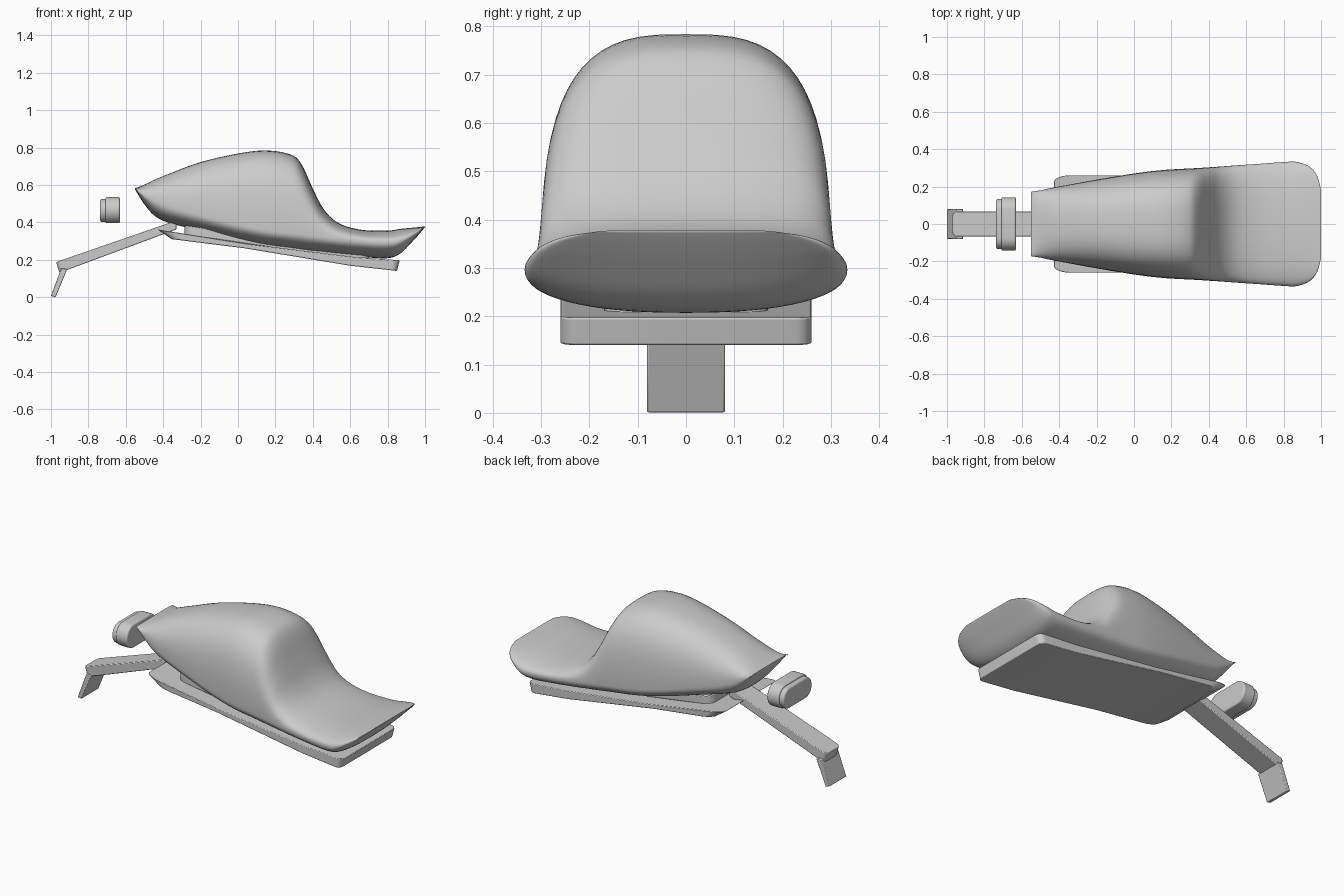
import bpy, bmesh, math

cube = bpy.data.objects.get("Cube")
if cube:
    bpy.data.objects.remove(cube)

grey = bpy.data.materials.new("light grey")
grey.use_nodes = True
color = (0.6, 0.6, 0.6, 1)
grey.diffuse_color = color
grey.node_tree.nodes["Principled BSDF"].inputs["Base Color"].default_value = color


def finish(name, bm, angle=35):
    bmesh.ops.recalc_face_normals(bm, faces=bm.faces)
    mesh = bpy.data.meshes.new(name)
    bm.to_mesh(mesh)
    bm.free()
    mesh.materials.append(grey)
    obj = bpy.data.objects.new(name, mesh)
    bpy.context.collection.objects.link(obj)
    bpy.ops.object.select_all(action='DESELECT')
    bpy.context.view_layer.objects.active = obj
    obj.select_set(True)
    bpy.ops.object.shade_smooth_by_angle(angle=math.radians(angle))
    return obj


def loft(bm, rings):
    """Skin a list of closed rings and cap both ends."""
    loops = [[bm.verts.new(p) for p in ring] for ring in rings]
    n = len(loops[0])
    for a, b in zip(loops, loops[1:]):
        for i in range(n):
            j = (i + 1) % n
            bm.faces.new((a[i], a[j], b[j], b[i]))
    bm.faces.new(loops[0])
    bm.faces.new(loops[-1])
    return loops


def slab(name, profile, half, rounded, radius, soften=0.004):
    """Side profile extruded across y; the listed profile edges get round corners."""
    bm = bmesh.new()
    sides = loft(bm, [[(x, y, z) for x, z in profile] for y in (-half, half)])
    n = len(profile)
    edges = [bm.edges.get((s[i], s[(i + 1) % n])) for s in sides for i in rounded]
    if edges:
        bmesh.ops.bevel(bm, geom=edges, offset=radius, segments=6,
                        profile=0.5, affect='EDGES')
    obj = finish(name, bm)
    bev = obj.modifiers.new("soft edges", 'BEVEL')
    bev.width, bev.segments = soften, 2
    return obj


def catmull(p0, p1, p2, p3, t):
    return [0.5 * (2 * b + (c - a) * t + (2 * a - 5 * b + 4 * c - d) * t ** 2
                   + (3 * b - a - 3 * c + d) * t ** 3)
            for a, b, c, d in zip(p0, p1, p2, p3)]


# Seat: x, bottom, widest height, top, half width, squareness of upper half
stations = [
    (-.55, .575, .578, .582, .172, 2.6),
    (-.50, .495, .545, .602, .18, 2.6),
    (-.44, .43, .515, .63, .193, 2.6),
    (-.36, .395, .485, .663, .208, 2.6),
    (-.20, .353, .44, .722, .237, 2.7),
    (0, .30, .39, .768, .27, 2.9),
    (.15, .27, .36, .784, .288, 3),
    (.28, .253, .345, .763, .296, 3),
    (.34, .245, .338, .71, .299, 3),
    (.40, .238, .33, .58, .303, 3),
    (.46, .233, .322, .468, .307, 2.8),
    (.54, .225, .312, .395, .313, 2.6),
    (.66, .215, .30, .36, .321, 2.4),
    (.80, .208, .293, .356, .331, 2.4),
    (.87, .235, .302, .365, .332, 2.4),
    (.94, .305, .335, .372, .305, 2.4),
    (.98, .35, .36, .376, .255, 2.4),
    (1, .375, .376, .378, .18, 2.4),
]


def section(x, low, mid, high, half, power, count=64):
    ring = []
    for i in range(count):
        a = math.tau * i / count
        c, s = math.cos(a), math.sin(a)
        n = power if s > 0 else 2.3
        y = math.copysign(abs(c) ** (2 / n), c) * half
        rise = abs(s) ** (2 / n) * ((high - mid) if s > 0 else (low - mid))
        ring.append((x, y, mid + rise))
    return ring


padded = [stations[0]] + stations + [stations[-1]]
rings = [section(*catmull(*padded[i:i + 4], k / 5))
         for i in range(len(stations) - 1) for k in range(5)]
rings.append(section(*stations[-1]))
bm = bmesh.new()
loft(bm, rings)
finish("seat", bm, 45)

# Tray under the seat and the pad joining them
slab("base_tray", [(-.43, .362), (-.355, .31), (.03, .262), (.6, .168), (.85, .14),
                   (.865, .197), (.62, .215), (.05, .285)], .26, [0, 4], .035)
slab("mounting_pad", [(-.285, .335), (.7, .19), (.7, .23), (-.285, .385)],
     .17, [1, 3], .05)

# Rear arm and the plate hanging from it
slab("rear_arm", [(-.972, .188), (-.955, .13), (-.33, .362), (-.33, .41)],
     .067, [0], .025)
slab("plate_holder", [(-.945, .155), (-1, .006), (-.975, 0), (-.913, .15)],
     .081, [], 0)


# Rear light: two stacked capsule shaped slices
def capsule(name, x0, x1, half_y, half_z, z, bevel):
    bm = bmesh.new()
    shape = []
    for i in range(40):
        a = math.tau * (i + .5) / 40
        shift = math.copysign(half_y - half_z, math.cos(a))
        shape.append((shift + half_z * math.cos(a), z + half_z * math.sin(a)))
    loft(bm, [[(x, y, h) for y, h in shape] for x in (x0, x1)])
    obj = finish(name, bm)
    bev = obj.modifiers.new("round rim", 'BEVEL')
    bev.width, bev.segments = bevel, 3


capsule("light_housing", -.708, -.632, .143, .07, .465, .008)
capsule("light_lens", -.737, -.70, .135, .062, .463, .01)
